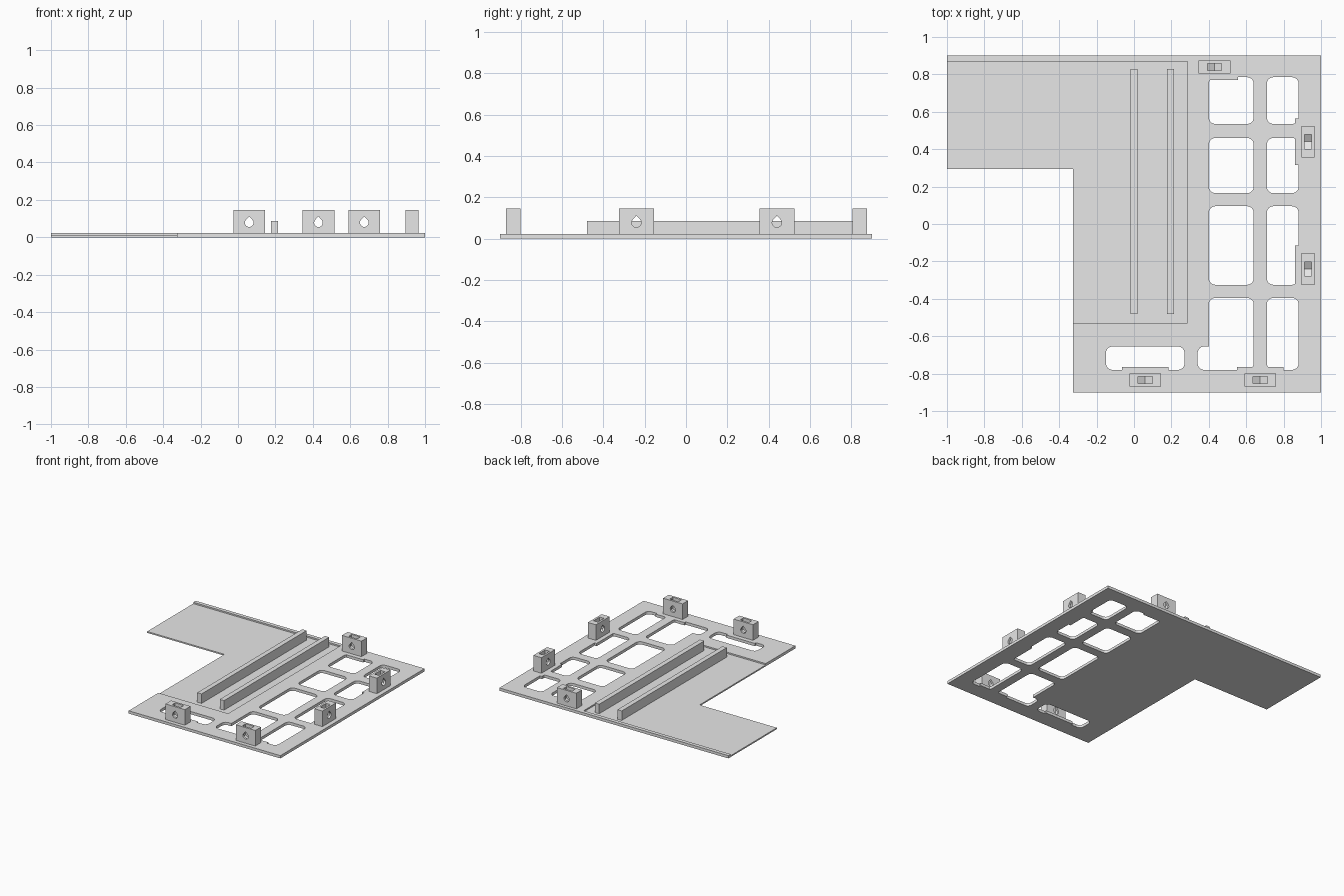
import bpy, bmesh, math

default = bpy.data.objects.get("Cube")
if default:
    bpy.data.objects.remove(default)

grey = bpy.data.materials.new("plain grey")
grey.use_nodes = True
grey.diffuse_color = (0.8, 0.8, 0.8, 1)
grey.node_tree.nodes["Principled BSDF"].inputs["Base Color"].default_value = (0.8, 0.8, 0.8, 1)

TOP = 0.022      # plate thickness
FLOOR = 0.011    # recess floor height


def prism(name, points, low, high, upright=False):
    """Extrude an outline along z, or along y when upright."""
    bm = bmesh.new()
    verts = [bm.verts.new((a, low, b) if upright else (a, b, low)) for a, b in points]
    face = bm.faces.new(verts)
    moved = bmesh.ops.extrude_face_region(bm, geom=[face])["geom"]
    shift = (0, high - low, 0) if upright else (0, 0, high - low)
    bmesh.ops.translate(bm, vec=shift, verts=[g for g in moved if isinstance(g, bmesh.types.BMVert)])
    bmesh.ops.recalc_face_normals(bm, faces=bm.faces[:])
    mesh = bpy.data.meshes.new(name)
    bm.to_mesh(mesh)
    bm.free()
    mesh.materials.append(grey)
    obj = bpy.data.objects.new(name, mesh)
    bpy.context.collection.objects.link(obj)
    return obj


def box(name, x0, x1, y0, y1, z0, z1):
    return prism(name, [(x0, y0), (x1, y0), (x1, y1), (x0, y1)], z0, z1)


def cut(obj, cutters):
    """Subtract each cutter, then discard it."""
    for cutter in cutters:
        mod = obj.modifiers.new("cut", 'BOOLEAN')
        mod.operation, mod.solver, mod.object = 'DIFFERENCE', 'EXACT', cutter
        graph = bpy.context.evaluated_depsgraph_get()
        graph.update()
        mesh = bpy.data.meshes.new_from_object(obj.evaluated_get(graph))
        obj.modifiers.clear()
        obj.data = mesh
        bpy.data.objects.remove(cutter)


def window(points, radius=0.035):
    """Window cutter with rounded outer corners."""
    obj = prism("window_cutter", points, -0.1, 0.1)
    bm = bmesh.new()
    bm.from_mesh(obj.data)
    corners = [e for e in bm.edges
               if abs(e.verts[0].co.z - e.verts[1].co.z) > 0.1 and e.calc_face_angle_signed() > 0]
    bmesh.ops.bevel(bm, geom=corners, offset=radius, segments=6, profile=0.5, affect='EDGES')
    bm.to_mesh(obj.data)
    bm.free()
    return obj


def rect(x0, x1, y0, y1):
    return [(x0, y0), (x1, y0), (x1, y1), (x0, y1)]


# Mounting block centres: x, y, turned to face the side
blocks = {
    "front_left_block": (0.675, -0.835, False),
    "front_right_block": (0.06, -0.835, False),
    "back_block": (0.43, 0.84, False),
    "side_back_block": (0.93, 0.44, True),
    "side_front_block": (0.93, -0.24, True),
}

# L-shaped base plate with a shallow recess open to the right side
plate = prism("base_plate", [(-1, 0.9), (-1, 0.295), (-0.325, 0.295), (-0.325, -0.9),
                             (1, -0.9), (1, 0.9)], 0, TOP)
cut(plate, [box("recess_cutter", -1.1, 0.285, -0.53, 0.87, FLOOR, 0.2)])

# Windows, with solid pads left around each block
windows = [window(rect(-0.15, 0.27, -0.78, -0.655)),
           window([(0.34, -0.78), (0.64, -0.78), (0.64, -0.395), (0.40, -0.395),
                   (0.40, -0.655), (0.34, -0.655)])]
rows = [(0.535, 0.785), (0.165, 0.46), (-0.325, 0.095), (-0.78, -0.395)]
for low, high in rows:
    windows.append(window(rect(0.71, 0.88, low, high)))
    if low > -0.7:
        windows.append(window(rect(0.40, 0.64, low, high)))
for opening in windows:
    pads = []
    for x, y, side in blocks.values():
        half_x, half_y = (0.068, 0.125) if side else (0.125, 0.07)
        pads.append(box("pad_cutter", x - half_x, x + half_x, y - half_y, y + half_y, -0.2, 0.2))
    cut(opening, pads)
cut(plate, windows)

# Two long guide rails standing in the recess
for name, x in (("right_rail", -0.001), ("left_rail", 0.196)):
    box(name, x - 0.019, x + 0.019, -0.48, 0.83, FLOOR - 0.002, 0.086)

# Blocks with a teardrop screw hole and a nut pocket open at the top
HOLE = 0.078
teardrop = [(0, HOLE + 0.034)]
for i in range(21):
    angle = math.radians(135 + 270 * i / 20)
    teardrop.append((0.023 * math.cos(angle), HOLE + 0.023 * math.sin(angle)))
pocket = [(-0.038, 0.2), (-0.038, 0.056), (0, 0.034), (0.038, 0.056), (0.038, 0.2)]
for name, (x, y, side) in blocks.items():
    block = box(name, -0.085, 0.085, -0.035, 0.035, TOP - 0.002, 0.145)
    cut(block, [prism("nut_cutter", pocket, -0.019, 0.019, True),
                prism("hole_cutter", teardrop, -0.1, 0.1, True)])
    block.location = (x, y, 0)
    if side:
        block.rotation_euler.z = math.pi / 2
